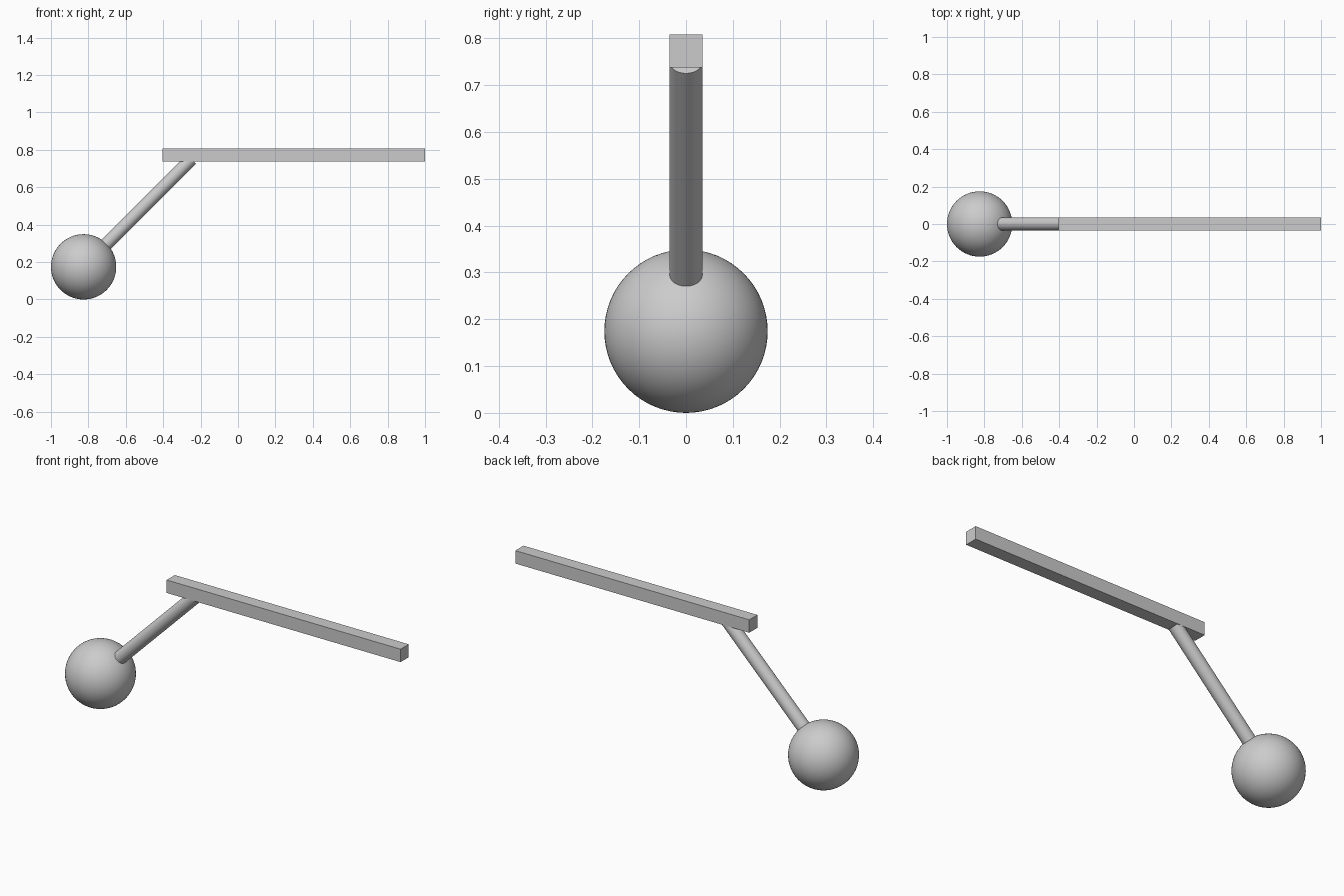
import bpy
from math import radians
from mathutils import Vector

if "Cube" in bpy.data.objects:
    bpy.data.objects.remove(bpy.data.objects["Cube"])

R = 0.1745                       # ball radius
ball_centre = Vector((-1 + R, 0, R))
direction = Vector((1, 0, 1)).normalized()


def finish(name, smooth=True):
    obj = bpy.context.object
    obj.name = name
    if smooth:
        bpy.ops.object.shade_smooth_by_angle(angle=radians(40))
    return obj


# Round ball at the low end
bpy.ops.mesh.primitive_uv_sphere_add(segments=64, ring_count=32, radius=R, location=ball_centre)
finish("ball")

# Slanted rod, aimed at the ball centre, its square-cut end set into the bar
start = ball_centre + direction * 0.15
end = ball_centre + direction * 0.814
bpy.ops.mesh.primitive_cylinder_add(vertices=48, radius=0.035, depth=(end - start).length,
                                    location=(start + end) / 2, rotation=(0, radians(45), 0))
finish("slanted_rod")

# Long square bar on top
bpy.ops.mesh.primitive_cube_add(size=1, location=(0.298, 0, 0.773))
bar = finish("square_bar", smooth=False)
bar.scale = (1.404, 0.07, 0.07)
